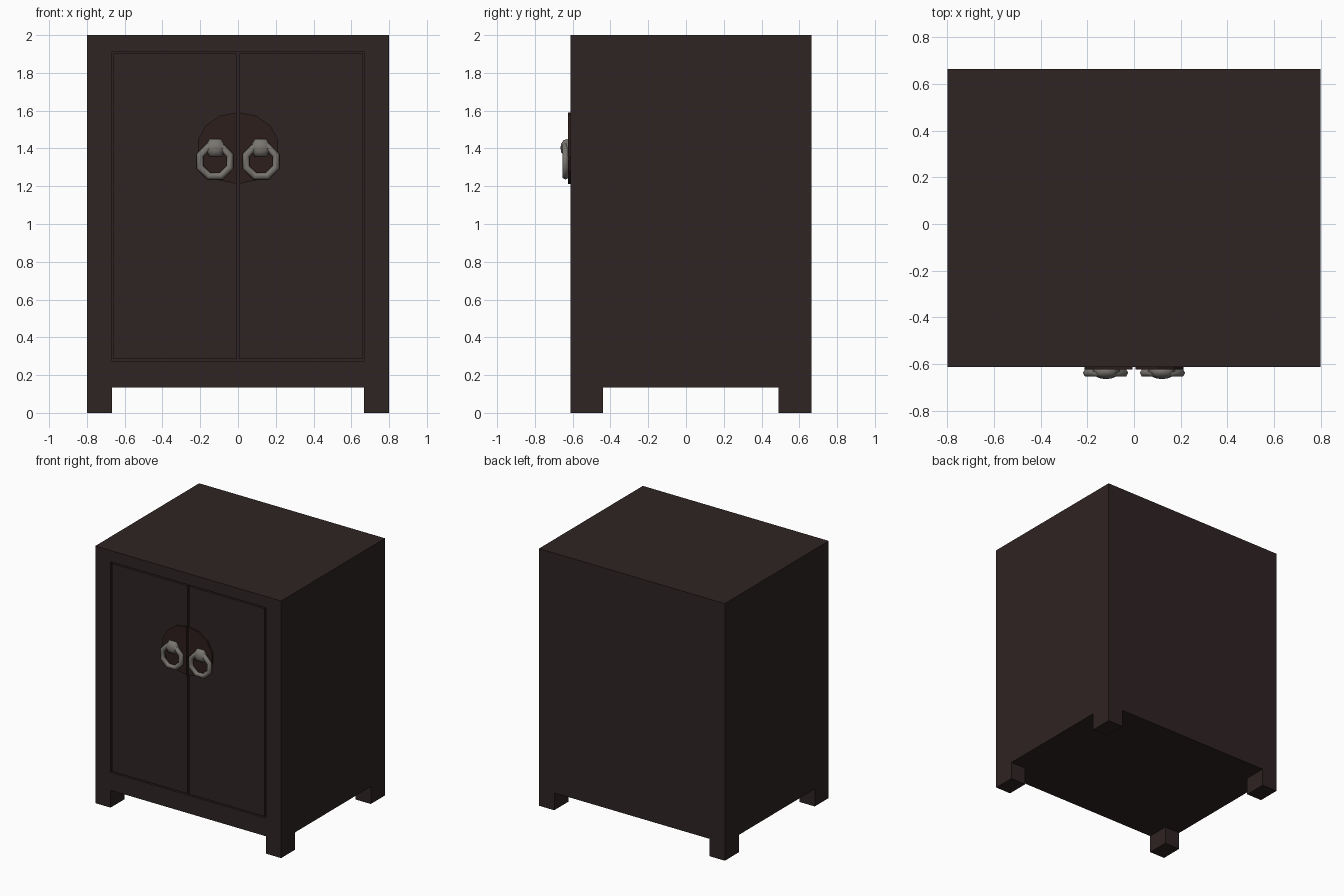
import bpy, bmesh, math
from mathutils import Matrix, Vector

if "Cube" in bpy.data.objects:
    bpy.data.objects.remove(bpy.data.objects["Cube"])


def material(name, rgb):
    m = bpy.data.materials.new(name)
    m.diffuse_color = (*rgb, 1)
    m.use_nodes = True
    m.node_tree.nodes["Principled BSDF"].inputs["Base Color"].default_value = m.diffuse_color
    return m


WOOD = material("dark wood", (0.028, 0.017, 0.017))
PLATE = material("dark bronze", (0.025, 0.013, 0.012))
METAL = material("grey metal", (0.19, 0.175, 0.16))


def finish(bm, name, mat, smooth=False):
    bmesh.ops.recalc_face_normals(bm, faces=bm.faces)
    me = bpy.data.meshes.new(name)
    bm.to_mesh(me)
    bm.free()
    me.materials.append(mat)
    for p in me.polygons:
        p.use_smooth = smooth
    ob = bpy.data.objects.new(name, me)
    bpy.context.collection.objects.link(ob)
    return ob


def box_bm(lo, hi):
    bm = bmesh.new()
    lo, hi = Vector(lo), Vector(hi)
    bmesh.ops.create_cube(bm, size=1)
    for v in bm.verts:
        v.co = Vector([lo[i] + (v.co[i] + 0.5) * (hi[i] - lo[i]) for i in range(3)])
    return bm


X, FRONT, BACK, FLOOR, TOP = 0.8, -0.612, 0.665, 0.135, 2.0

# body with a shallow recess for the doors
bm = box_bm((-X, FRONT, FLOOR), (X, BACK, TOP))
bm.normal_update()
front = min(bm.faces, key=lambda f: f.calc_center_median().y)
bmesh.ops.inset_individual(bm, faces=[front], thickness=0.1)
for v in front.verts:
    v.co.x = math.copysign(0.668, v.co.x)
    v.co.z = 1.912 if v.co.z > 1 else 0.275
new = bmesh.ops.extrude_discrete_faces(bm, faces=[front])["faces"][0]
for v in new.verts:
    v.co.y += 0.02
finish(bm, "cabinet_body", WOOD)

# legs
for sx in (-1, 1):
    for y0, y1, end in ((FRONT, -0.44, "front"), (0.49, BACK, "back")):
        xs = sorted((sx * X, sx * 0.668))
        side = "left" if sx < 0 else "right"
        finish(box_bm((xs[0], y0, 0), (xs[1], y1, FLOOR)), f"{end}_{side}_leg", WOOD)

to_front = Matrix.Rotation(math.pi / 2, 4, 'X')   # local z -> -y
for sx, side in ((-1, "left"), (1, "right")):
    # door panel, leaving narrow grooves around it
    xs = sorted((sx * 0.007, sx * 0.658))
    finish(box_bm((xs[0], FRONT, 0.285), (xs[1], FRONT + 0.02, 1.902)),
           f"{side}_door", WOOD)

    # half-round lock plate
    bm = bmesh.new()
    pts = [(sx * (0.007 + 0.211 * math.sin(a)), 1.402 + 0.189 * math.cos(a))
           for a in (math.pi * i / 7 for i in range(8))]
    f = bm.faces.new([bm.verts.new((x, -0.624, z)) for x, z in pts])
    ext = bmesh.ops.extrude_face_region(bm, geom=[f])["geom"]
    for v in ext:
        if isinstance(v, bmesh.types.BMVert):
            v.co.y = FRONT + 0.002
    finish(bm, f"{side}_lock_plate", PLATE)

    # six-sided knob
    bm = bmesh.new()
    bmesh.ops.create_uvsphere(bm, u_segments=6, v_segments=6, radius=1)
    m = (Matrix.Translation((sx * 0.12, -0.631, 1.403))
         @ Matrix.Diagonal((0.06, 0.034, 0.054, 1))
         @ to_front @ Matrix.Rotation(math.pi / 2, 4, 'Z'))
    bmesh.ops.transform(bm, matrix=m, verts=bm.verts)
    finish(bm, f"{side}_knob", METAL, True)

    # pull ring
    bm = bmesh.new()
    n, k = 8, 6
    grid = []
    for i in range(n):
        a = 2 * math.pi * (i + 0.5) / n
        ring = []
        for j in range(k):
            b = 2 * math.pi * j / k
            r = 0.085 + 0.02 * math.cos(b)
            ring.append(bm.verts.new((sx * 0.122 + r * math.cos(a),
                                      -0.638 + 0.019 * math.sin(b),
                                      1.332 + r * math.sin(a))))
        grid.append(ring)
    for i in range(n):
        for j in range(k):
            p, q = grid[i], grid[(i + 1) % n]
            bm.faces.new((p[j], q[j], q[(j + 1) % k], p[(j + 1) % k]))
    finish(bm, f"{side}_pull_ring", METAL, True)
